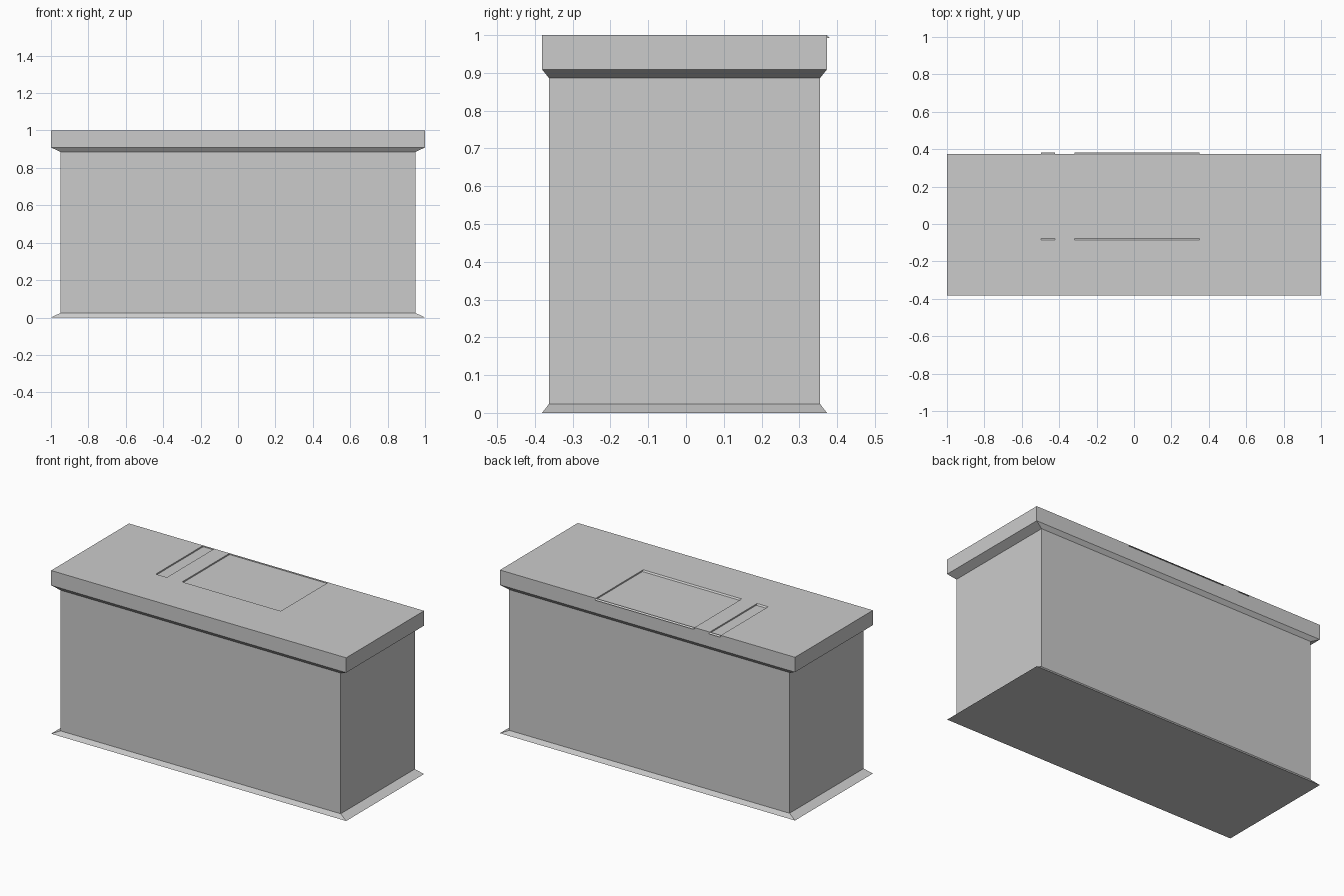
import bpy, bmesh
from mathutils import Vector

if "Cube" in bpy.data.objects:
    bpy.data.objects.remove(bpy.data.objects["Cube"])

CY = -0.004                    # the body sits slightly forward of centre
WIDE, NARROW = (1.0, 0.377), (0.95, 0.3585)
PROFILE = [(WIDE, 0.0), (NARROW, 0.024), (NARROW, 0.886), (WIDE, 0.909), (WIDE, 1.0)]
PANELS = [(-0.497, -0.422), (-0.318, 0.35)]   # x ranges of the sunken panels
PANEL_FRONT = -0.086
SINK = Vector((0, 0.008, -0.008))             # panels slide back as they sink

bm = bmesh.new()

# Cabinet body: flared foot, straight walls, flared counter slab
rings = [[bm.verts.new((sx * hx, CY + sy * hy, z))
          for sx, sy in ((-1, -1), (1, -1), (1, 1), (-1, 1))]
         for (hx, hy), z in PROFILE]
for low, high in zip(rings, rings[1:]):
    for i in range(4):
        j = (i + 1) % 4
        bm.faces.new((low[i], low[j], high[j], high[i]))
bm.faces.new(rings[0][::-1])
bm.faces.new(rings[-1])


def top_faces():
    bm.normal_update()
    return [f for f in bm.faces if f.normal.z > 0.9 and f.calc_center_median().z > 0.99]


def cut_top(point, normal):
    faces = top_faces()
    geom = set(faces)
    for f in faces:
        geom.update(f.edges)
        geom.update(f.verts)
    bmesh.ops.bisect_plane(bm, geom=list(geom), plane_co=point, plane_no=normal)


# Countertop panels: divide the top, then sink the panel cells
for pair in PANELS:
    for x in pair:
        cut_top((x, 0, 1), (1, 0, 0))
cut_top((0, PANEL_FRONT, 1), (0, 1, 0))

for face in top_faces():
    c = face.calc_center_median()
    if c.y > PANEL_FRONT and any(a < c.x < b for a, b in PANELS):
        new = bmesh.ops.extrude_face_region(bm, geom=[face])["geom"]
        bmesh.ops.translate(bm, vec=SINK, verts=[v for v in new if isinstance(v, bmesh.types.BMVert)])
        if face.is_valid:
            bmesh.ops.delete(bm, geom=[face], context="FACES_ONLY")

mesh = bpy.data.meshes.new("counter_cabinet")
bm.to_mesh(mesh)
bm.free()
bpy.context.collection.objects.link(bpy.data.objects.new("counter_cabinet", mesh))
